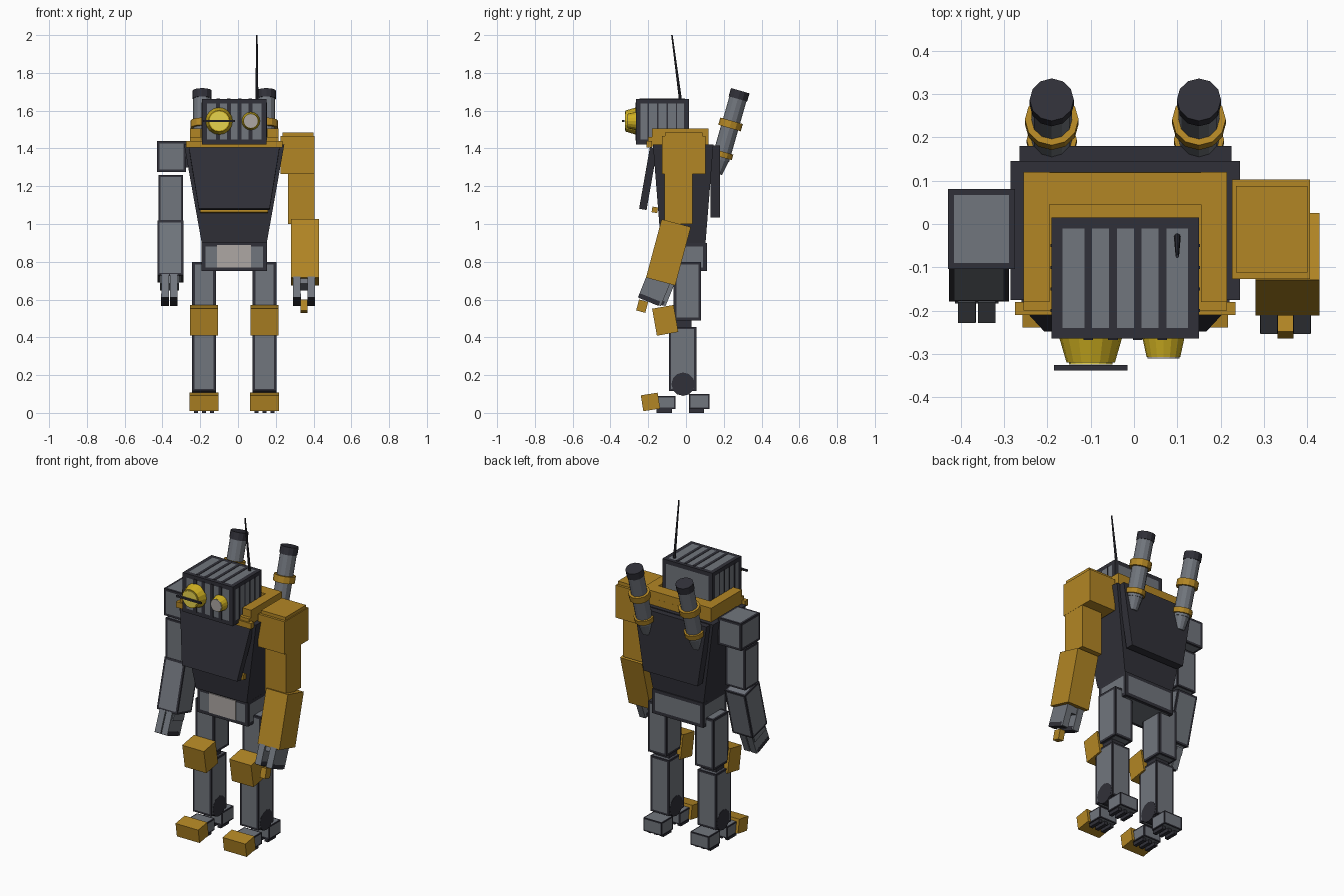
import bpy
import bmesh
from math import radians, sin, cos
from mathutils import Matrix, Vector

cube = bpy.data.objects.get("Cube")
if cube:
    bpy.data.objects.remove(cube, do_unlink=True)


def material(name, r, g, b):
    m = bpy.data.materials.new(name)
    m.use_nodes = True
    m.diffuse_color = (r, g, b, 1)
    node = next(n for n in m.node_tree.nodes if n.type == 'BSDF_PRINCIPLED')
    node.inputs["Base Color"].default_value = (r, g, b, 1)
    return m


DARK = material("charcoal", 0.03, 0.03, 0.04)
GREY = material("steel_grey", 0.165, 0.18, 0.205)
GOLD = material("worn_gold", 0.45, 0.24, 0.018)
YELLOW = material("eye_yellow", 0.62, 0.43, 0.015)
LENS = material("bright_lens", 0.88, 0.72, 0.08)
PALE = material("pale_panel", 0.42, 0.39, 0.37)

MID = -0.02  # the body's own centre line


def finish(name, bm, loc, tilt, mats):
    bmesh.ops.recalc_face_normals(bm, faces=bm.faces)
    mesh = bpy.data.meshes.new(name)
    bm.to_mesh(mesh)
    bm.free()
    for m in mats:
        mesh.materials.append(m)
    ob = bpy.data.objects.new(name, mesh)
    ob.location = loc
    ob.rotation_euler.x = radians(tilt)
    bpy.context.collection.objects.link(ob)
    return ob


def block(name, size, loc, mat, tilt=0, taper=(1, 1), edge=0):
    """Box with an optionally narrowed base and dark inset borders."""
    bm = bmesh.new()
    bmesh.ops.create_cube(bm, size=1)
    for v in bm.verts:
        if v.co.z < 0:
            v.co.x *= taper[0]
            v.co.y *= taper[1]
        v.co = Vector(a * b for a, b in zip(v.co, size))
    if edge:
        ring = bmesh.ops.inset_individual(bm, faces=bm.faces[:], thickness=edge,
                                          use_even_offset=True)
        for f in ring["faces"]:
            f.material_index = 1
    return finish(name, bm, loc, tilt, [mat, DARK])


def tube(name, r1, r2, length, loc, mat, tilt=0, sides=12, sideways=False):
    bm = bmesh.new()
    turn = Matrix.Rotation(radians(90), 4, 'Y') if sideways else Matrix()
    bmesh.ops.create_cone(bm, cap_ends=True, segments=sides, radius1=r1,
                          radius2=r2, depth=length, matrix=turn)
    return finish(name, bm, loc, tilt, [mat])


# Torso and pelvis
block("torso", (0.53, 0.32, 0.52), (MID, -0.015, 1.16), DARK, taper=(0.65, 0.74))
block("pelvis", (0.345, 0.23, 0.15), (MID, -0.005, 0.825), GREY, edge=0.02)
block("pelvis_panel", (0.18, 0.008, 0.12), (MID, -0.122, 0.83), PALE)
block("chest_plate", (0.48, 0.04, 0.33), (MID, -0.2, 1.24), DARK, -10, (0.78, 1))
block("chest_trim", (0.36, 0.03, 0.03), (MID, -0.165, 1.075), GOLD, -10)
block("back_plate", (0.49, 0.05, 0.38), (MID, 0.155, 1.225), DARK, taper=(0.75, 1))

# Collar around the neck
block("collar", (0.47, 0.32, 0.05), (MID, -0.04, 1.435), GOLD)
block("collar_lip", (0.51, 0.03, 0.035), (MID, -0.195, 1.422), GOLD)
block("collar_back", (0.47, 0.075, 0.08), (MID, 0.082, 1.465), GOLD)
for s, side in ((1, "left"), (-1, "right")):
    block(side + "_collar_bar", (0.06, 0.3, 0.08), (MID + s * 0.205, -0.03, 1.465), GOLD)

# Head with ribbed panels
block("head", (0.34, 0.28, 0.24), (MID, -0.125, 1.542), GREY, edge=0.025)
for i in range(4):
    x = MID + (i - 1.5) * 0.057
    block("face_rib", (0.022, 0.006, 0.2), (x, -0.265, 1.542), DARK)
    block("crown_rib", (0.018, 0.24, 0.006), (x, -0.125, 1.661), DARK)
    y = -0.125 + (i - 1.5) * 0.05
    for s in (-1, 1):
        block("cheek_rib", (0.006, 0.007, 0.2), (MID + s * 0.17, y, 1.542), DARK)

# Eyes
tube("large_eye", 0.072, 0.056, 0.055, (-0.1, -0.292, 1.545), YELLOW, 90, 16)
tube("large_lens", 0.05, 0.05, 0.006, (-0.1, -0.321, 1.545), LENS, 90, 16)
block("eye_bar", (0.17, 0.012, 0.01), (-0.1, -0.332, 1.545), DARK)
tube("small_eye", 0.048, 0.039, 0.042, (0.068, -0.286, 1.545), YELLOW, 90, 16)
tube("small_lens", 0.037, 0.037, 0.006, (0.068, -0.308, 1.545), PALE, 90, 16)

# Antenna
tube("antenna", 0.008, 0.004, 0.345, (0.1, -0.052, 1.829), DARK, 7.5, 8)

# Exhaust pipes: each piece sits a set distance down the leaning axis
LEAN = -16
axis = Vector((0, sin(radians(-LEAN)), cos(radians(LEAN))))
for s, side in ((1, "left"), (-1, "right")):
    tip = Vector((MID + s * 0.17, 0.287, 1.705))
    for part, r1, r2, length, down, mat in (
            ("pipe", 0.047, 0.047, 0.36, 0.2, GREY),
            ("pipe_cap", 0.051, 0.051, 0.045, 0.022, DARK),
            ("pipe_band", 0.062, 0.062, 0.04, 0.185, GOLD),
            ("pipe_low_band", 0.058, 0.058, 0.03, 0.35, GOLD),
            ("pipe_foot", 0.03, 0.047, 0.09, 0.41, GREY)):
        tube(f"{side}_{part}", r1, r2, length, tip - axis * down, mat, LEAN)

# Left arm, armoured
block("left_shoulder", (0.18, 0.23, 0.2), (0.316, -0.012, 1.365), GOLD)
block("left_shoulder_cap", (0.165, 0.2, 0.02), (0.318, -0.012, 1.475), GOLD)
block("left_upper_arm", (0.14, 0.15, 0.28), (0.335, -0.04, 1.14), GOLD)
block("left_forearm", (0.148, 0.16, 0.32), (0.355, -0.093, 0.85), GOLD, -15)
block("left_thumb", (0.036, 0.05, 0.06), (0.35, -0.232, 0.565), GOLD, -15)

# Right arm, bare
block("right_shoulder", (0.155, 0.185, 0.165), (-0.352, -0.012, 1.357), GREY, edge=0.014)
block("right_upper_arm", (0.13, 0.13, 0.25), (-0.356, -0.035, 1.135), GREY, edge=0.012)
block("right_forearm", (0.138, 0.145, 0.3), (-0.358, -0.07, 0.855), GREY, -15, edge=0.012)
block("right_shoulder_joint", (0.06, 0.12, 0.12), (-0.27, -0.01, 1.36), DARK)

# Hands
for side, x, y, gap in (("left", 0.35, -0.165, 0.038), ("right", -0.363, -0.14, 0.023)):
    block(side + "_palm", (0.1, 0.11, 0.07), (x, y + 0.02, 0.7), GREY, -20)
    for s in (-1, 1):
        block(side + "_finger", (0.04, 0.13, 0.13), (x + s * gap, y - 0.004, 0.65), GREY, -22)
        block(side + "_fingertip", (0.041, 0.115, 0.025), (x + s * gap, y - 0.03, 0.6), DARK, -22)

# Legs and feet
for s, side in ((1, "left"), (-1, "right")):
    x = MID + s * 0.16
    block(side + "_thigh", (0.125, 0.145, 0.31), (x, 0.007, 0.645), GREY, edge=0.014)
    block(side + "_knee_joint", (0.09, 0.08, 0.08), (x, -0.01, 0.47), DARK)
    block(side + "_knee_pad", (0.147, 0.115, 0.145), (x, -0.11, 0.49), GOLD, 10)
    block(side + "_shin", (0.125, 0.145, 0.34), (x, -0.018, 0.285), GREY, edge=0.012)
    tube(side + "_ankle", 0.062, 0.062, 0.127, (x, -0.015, 0.152), DARK, sideways=True)
    block(side + "_foot", (0.12, 0.11, 0.07), (x, -0.11, 0.055), GREY, edge=0.008)
    block(side + "_heel", (0.125, 0.11, 0.08), (x, 0.07, 0.06), GREY, edge=0.008)
    block(side + "_toe", (0.154, 0.09, 0.085), (x, -0.188, 0.058), GOLD, 9)
    for i in (-1, 0, 1):
        for y in (-0.115, 0.055):
            block(side + "_tread", (0.022, 0.08, 0.03), (x + i * 0.042, y, 0.015), DARK)
